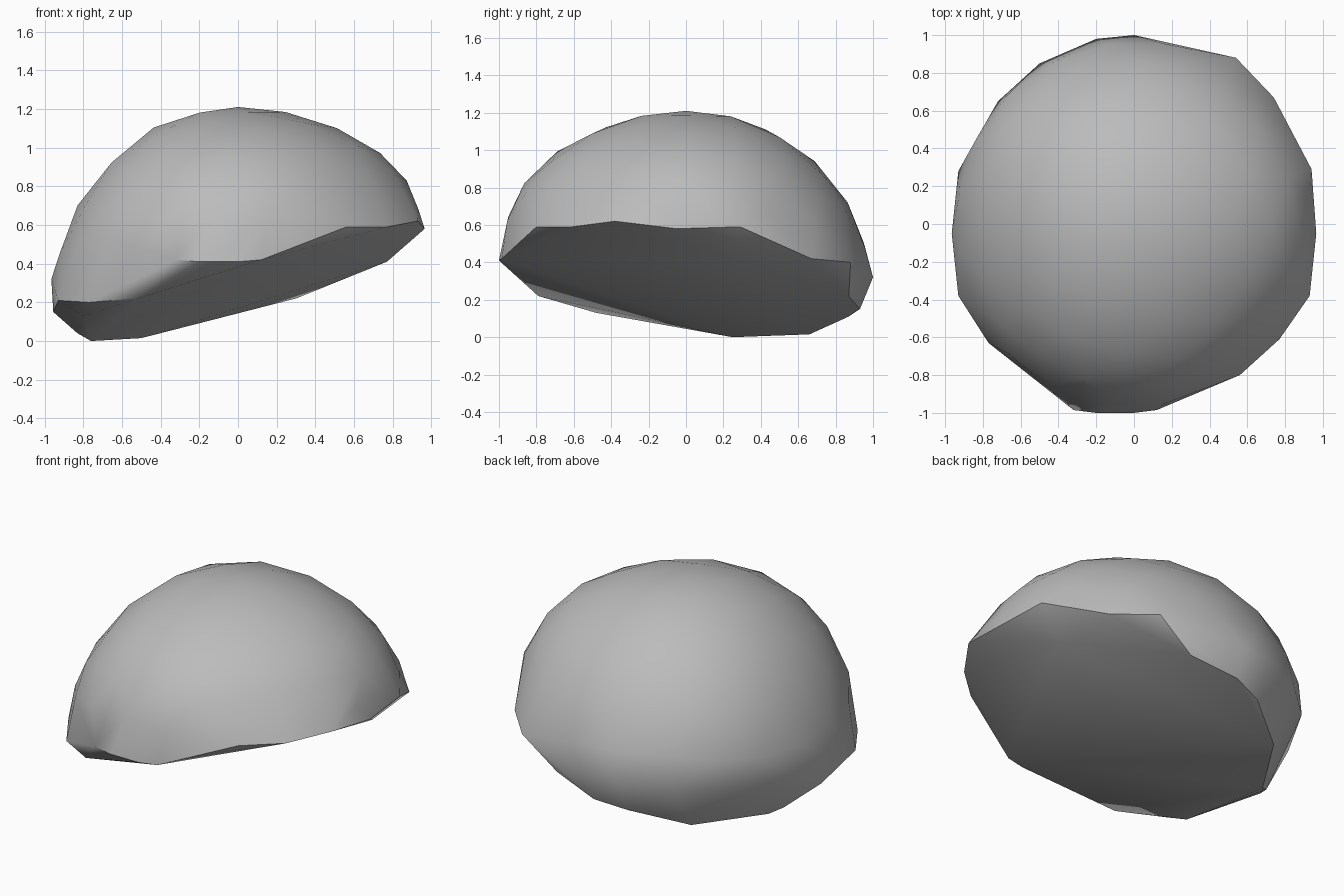
import bpy
import bmesh
import math
from mathutils import Vector

default = bpy.data.objects.get("Cube")
if default:
    bpy.data.objects.remove(default, do_unlink=True)

# Stone colour
stone = bpy.data.materials.new("stone grey")
stone.use_nodes = True
grey = (0.5, 0.5, 0.5, 1.0)
stone.diffuse_color = grey
stone.node_tree.nodes["Principled BSDF"].inputs["Base Color"].default_value = grey

# Chipped rim where the dome meets the underside
RIM = [
    (-0.93, -0.38, 0.21), (-0.77, -0.63, 0.20), (-0.52, -0.79, 0.22),
    (-0.32, -0.985, 0.42), (-0.2, -1, 0.41), (0, -1, 0.41),
    (0.12, -0.985, 0.42), (0.56, -0.8, 0.59), (0.77, -0.61, 0.59),
    (0.93, -0.38, 0.62), (0.965, -0.05, 0.58), (0.94, 0.29, 0.59),
    (0.74, 0.67, 0.42), (0.54, 0.88, 0.40), (0, 1, 0.32),
    (-0.2, 0.98, 0.32), (-0.5, 0.85, 0.3), (-0.72, 0.65, 0.3),
    (-0.93, 0.28, 0.3), (-0.965, -0.05, 0.32),
]

# Sloping underside
BASE = [
    (-0.955, 0, 0.15), (-0.83, 0.2, 0.04), (-0.76, 0.25, 0),
    (-0.5, 0.66, 0.015), (-0.2, 0.87, 0.11), (0, 0.93, 0.15),
    (0.3, 0.87, 0.22), (0.77, 0.25, 0.41), (-0.8, -0.48, 0.13),
]

bm = bmesh.new()

# Lopsided dome, kept only above the tilted rim
bmesh.ops.create_icosphere(bm, subdivisions=3, radius=1)
for v in bm.verts:
    x, y, z = v.co.x * 0.975, v.co.y, v.co.z
    v.co = Vector((x, y, 0.33 + 0.88 * z + 0.16 * x ** 3 - 0.08 * y ** 3))
low = [v for v in bm.verts if v.co.z < 0.47 + 0.2 * v.co.x - 0.1 * v.co.y]
bmesh.ops.delete(bm, geom=low, context='VERTS')
bmesh.ops.delete(bm, geom=bm.edges[:], context='EDGES_FACES')
dome = [v.co.copy() for v in bm.verts]
bm.clear()

# Wrap dome, rim and underside in one closed skin
for p in dome + RIM + BASE:
    bm.verts.new(p)
bmesh.ops.convex_hull(bm, input=bm.verts[:])
bmesh.ops.delete(bm, geom=[v for v in bm.verts if not v.link_faces], context='VERTS')
bmesh.ops.dissolve_limit(bm, angle_limit=math.radians(2),
                         verts=bm.verts[:], edges=bm.edges[:])
bmesh.ops.recalc_face_normals(bm, faces=bm.faces[:])

mesh = bpy.data.meshes.new("boulder")
bm.to_mesh(mesh)
bm.free()
mesh.materials.append(stone)
boulder = bpy.data.objects.new("boulder", mesh)
bpy.context.collection.objects.link(boulder)

# Soft dome, crisp rim
bpy.ops.object.select_all(action='DESELECT')
boulder.select_set(True)
bpy.context.view_layer.objects.active = boulder
bpy.ops.object.shade_smooth_by_angle(angle=math.radians(35))
